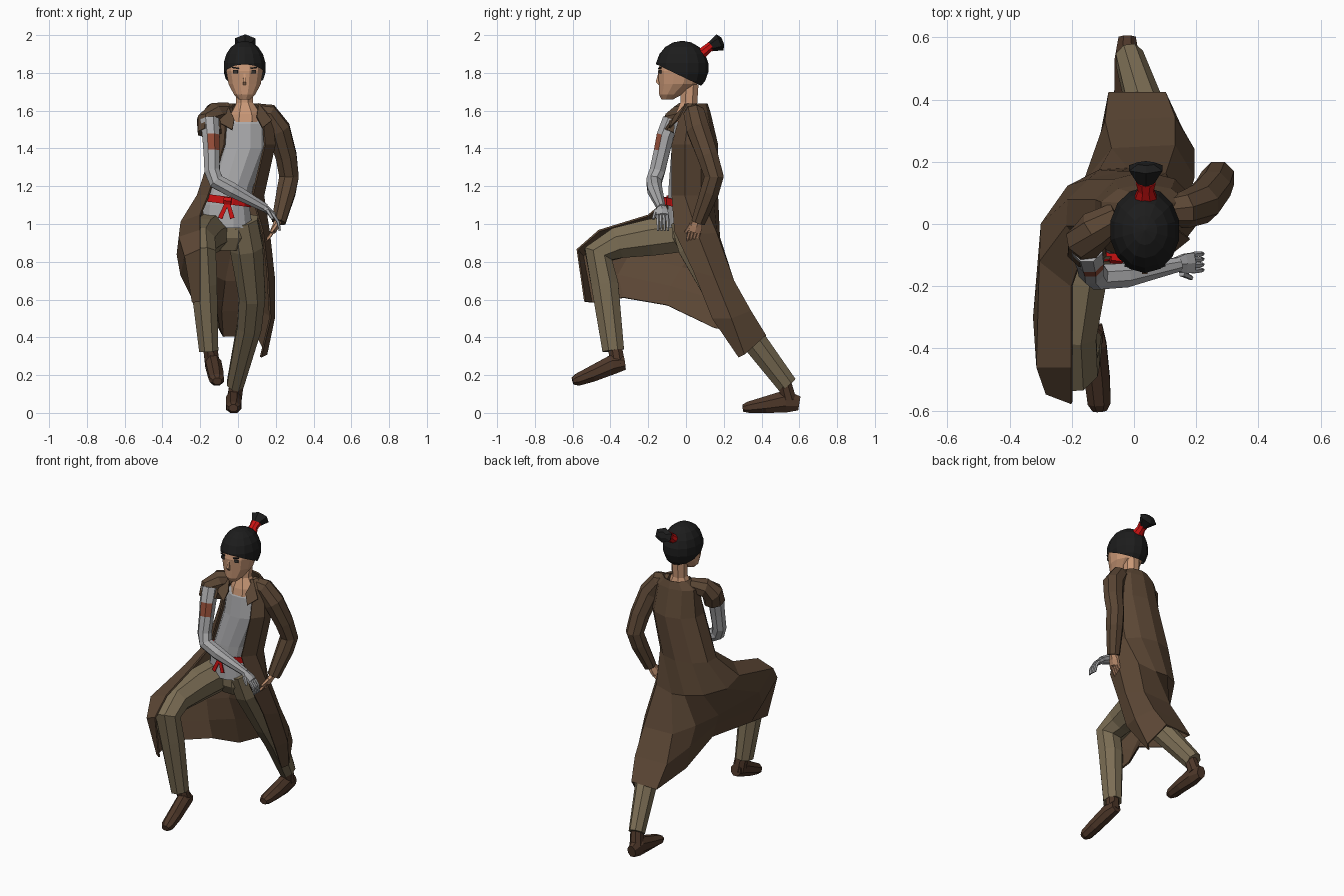
import bpy, bmesh, math
from mathutils import Vector, Matrix

def mat(name, r, g, b):
    m = bpy.data.materials.new(name)
    m.diffuse_color = (r, g, b, 1)
    return m

COAT = mat("coat brown", .105, .062, .035)
PANTS = mat("trouser olive", .20, .155, .09)
GREY = mat("cloth grey", .40, .40, .41)
SKIN = mat("skin", .58, .31, .18)
HAIR = mat("hair black", .012, .012, .012)
RED = mat("sash red", .60, .006, .006)
PATCH = mat("patch rust", .30, .075, .04)
BOOT = mat("boot brown", .075, .038, .022)
EYE = mat("eye dark", .04, .035, .03)

def finish(bm, name, *mats):
    bmesh.ops.recalc_face_normals(bm, faces=bm.faces[:])
    me = bpy.data.meshes.new(name)
    bm.to_mesh(me)
    bm.free()
    for m in mats:
        me.materials.append(m)
    ob = bpy.data.objects.new(name, me)
    bpy.context.collection.objects.link(ob)
    return ob

def skin_rings(rings, name, *mats, cap=True, closed=True):
    """Join rows of points into a surface."""
    bm = bmesh.new()
    rows = [[bm.verts.new(p) for p in r] for r in rings]
    n = len(rows[0])
    for a, b in zip(rows, rows[1:]):
        for i in range(n if closed else n - 1):
            j = (i + 1) % n
            bm.faces.new((a[i], a[j], b[j], b[i]))
    if cap:
        bm.faces.new(rows[0])
        bm.faces.new(rows[-1])
    return finish(bm, name, *mats)

def loft(name, rings, m, n=12, cap=True, shear=0):
    """Horizontal ellipses: (cx, cy, z, rx, ry)."""
    ang = [2 * math.pi * (i + .5) / n for i in range(n)]
    return skin_rings([[(cx + rx * math.sin(a), cy - ry * math.cos(a), z + shear * rx * math.sin(a))
                        for a in ang] for cx, cy, z, rx, ry in rings], name, m, cap=cap)

def tube(name, pts, *mats, n=8, ref=(1, 0, 0), floor=False):
    """Sweep along points: (x, y, z, r along ref[, r across])."""
    ps = [Vector(p[:3]) for p in pts]
    rings = []
    for k, p in enumerate(pts):
        a, b = ps[max(k - 1, 0)], ps[min(k + 1, len(ps) - 1)]
        if 0 < k < len(ps) - 1:
            t = ((b - ps[k]).normalized() + (ps[k] - a).normalized()).normalized()
        else:
            t = (b - a).normalized()
        u = Vector(ref)
        u = (u - t * u.dot(t)).normalized()
        v = t.cross(u)
        ring = []
        for i in range(n):
            w = 2 * math.pi * (i + .5) / n
            q = ps[k] + u * p[3] * math.cos(w) + v * p[-1] * math.sin(w)
            if floor:
                q.z = max(q.z, 0)
            ring.append(q)
        rings.append(ring)
    return skin_rings(rings, name, *mats)

def hand(name, wrist, knuckle, across, m, curl):
    """Palm, four curled fingers and a thumb."""
    w, k, s, c = (Vector(q) for q in (wrist, knuckle, across, curl))
    d = k - w
    tube(name + "_palm", [(*w, .025, .02), (*(w + d * .5), .036, .018), (*k, .038, .016)], m, n=6, ref=across)
    for i in range(4):
        b = k + s * (.026 * (i - 1.5) / 1.5)
        e = b + d * .45 + c * .4
        tube(f"{name}_finger_{i}", [(*b, .0095), (*e, .009), (*(e + d * .25 + c), .006)], m, n=5, ref=across)
    b = w + d * .35 + s * .03
    tube(name + "_thumb", [(*b, .012), (*(b + d * .6 + s * .018 + c * .6), .008)], m, n=5, ref=across)

def plate(name, loc, size, m, rz=0, ry=0):
    bm = bmesh.new()
    bmesh.ops.create_cube(bm, size=1, matrix=Matrix.Translation(loc) @ Matrix.Rotation(rz, 4, 'Z')
                          @ Matrix.Rotation(ry, 4, 'Y') @ Matrix.Diagonal((*size, 1)))
    finish(bm, name, m)

# head, neck and face
HX = .035
loft("head", [(HX, -.10, 1.658, .03, .03), (HX, -.082, 1.685, .058, .062), (HX, -.042, 1.74, .088, .105),
              (HX, -.03, 1.81, .101, .122), (HX, -.02, 1.88, .098, .115), (HX, -.02, 1.94, .06, .07)], SKIN)
tube("neck", [(HX, .02, 1.74, .05), (HX, .015, 1.64, .048), (.04, .01, 1.58, .085, .07), (.04, .01, 1.54, .09, .08)], SKIN)
tube("nose", [(HX, -.142, 1.80, .006), (HX, -.152, 1.755, .012), (HX, -.14, 1.742, .012)], SKIN, n=4)
for s in (-1, 1):
    plate("eye", (HX + s * .048, -.138, 1.806), (.026, .008, .018), EYE, s * .3)
    plate("eyebrow", (HX + s * .048, -.138, 1.826), (.036, .008, .007), HAIR, s * .3, -s * .15)

# hair cap, cut along a slanted hairline, and topknot
bm = bmesh.new()
bmesh.ops.create_uvsphere(bm, u_segments=14, v_segments=9, radius=1,
                          matrix=Matrix.Translation((HX, -.02, 1.828)) @ Matrix.Diagonal((.115, .14, .142, 1)))
bmesh.ops.bisect_plane(bm, geom=bm.verts[:] + bm.edges[:] + bm.faces[:], plane_co=(0, -.15, 1.842),
                       plane_no=(0, .43, .9), clear_inner=True)
finish(bm, "hair_cap", HAIR)
tube("hair_tie", [(.038, .08, 1.90, .04, .03), (.038, .11, 1.925, .027), (.038, .135, 1.945, .034, .026)], RED)
tube("topknot", [(.038, .128, 1.938, .026), (.038, .18, 1.962, .062, .046), (.038, .195, 1.968, .03, .02)], HAIR, n=6)

# shirt and sash
loft("shirt", [(-.06, 0, .98, .14, .10), (-.06, 0, 1.1, .125, .10), (-.035, .005, 1.2, .12, .10),
               (.03, .03, 1.4, .135, .11), (.035, .03, 1.53, .125, .095), (.035, .03, 1.59, .085, .06)], GREY)
loft("sash", [(-.06, 0, 1.105, .132, .108), (-.058, 0, 1.145, .13, .108)], RED, shear=-.13)
tube("sash_knot", [(-.075, -.105, 1.125, .022), (-.035, -.11, 1.12, .022)], RED, ref=(0, 0, 1), n=6)
for x in (-.095, -.03):
    tube("sash_tail", [(-.055, -.113, 1.12, .014, .004), (x, -.118, 1.03, .017, .004)], RED, n=4)

# trousers
tube("trouser_seat", [(-.05, .02, 1.03, .13, .10), (-.05, .03, .93, .14, .11), (-.05, .03, .86, .09, .07)], PANTS)
tube("front_trouser_leg", [(-.13, .03, .96, .10, .11), (-.18, -.18, .93, .098, .105), (-.205, -.36, .90, .09, .09),
                           (-.195, -.465, .84, .085, .085), (-.18, -.43, .68, .075, .078),
                           (-.155, -.385, .33, .055, .062)], PANTS)
tube("back_trouser_leg", [(.02, .0, 1.02, .09, .09), (.045, .05, .88, .095, .10), (.075, .19, .62, .075, .09),
                          (.06, .30, .46, .07, .075), (-.015, .535, .15, .048, .058)], PANTS)

# boots
tube("front_boot_ankle", [(-.15, -.38, .37, .04), (-.135, -.36, .25, .042)], BOOT)
tube("front_boot", [(-.135, -.325, .265, .035, .04), (-.13, -.39, .255, .045, .055), (-.118, -.50, .205, .044, .045),
                    (-.112, -.575, .175, .04, .035), (-.11, -.60, .168, .025, .02)], BOOT)
tube("back_boot_ankle", [(0, .51, .2, .038), (-.02, .545, .07, .042)], BOOT)
tube("back_boot", [(-.022, .60, .05, .03, .04), (-.022, .53, .062, .044, .065), (-.022, .42, .042, .045, .048),
                   (-.025, .33, .028, .04, .034), (-.025, .30, .025, .025, .02)], BOOT, floor=True)

# coat: open U-shaped upper rows continued by a skirt draped over the lunging legs
upper = [(.035, .045, 1.635, .085, .065), (.035, .04, 1.59, .145, .085),
         (.035, .03, 1.42, .165, .135), (-.04, .03, 1.15, .18, .135)]
rows = [[(cx + rx * math.sin(math.radians(t)), cy + ry * math.cos(math.radians(t)), z)
         for t in range(-140, 141, 35)] for cx, cy, z, rx, ry in upper]
skirt = [  # one line per column, right front edge round the back to left front edge
    [(-.20, -.20, 1.045), (-.20, -.46, .965), (-.20, -.575, .865), (-.20, -.535, .59)],
    [(-.30, -.12, 1.01), (-.31, -.46, .93), (-.28, -.545, .83), (-.24, -.50, .585)],
    [(-.295, .0, .97), (-.32, -.30, .84), (-.30, -.36, .73), (-.24, -.33, .61)],
    [(-.21, .12, .95), (-.22, -.02, .77), (-.16, -.08, .67), (-.12, -.10, .57)],
    [(-.11, .17, .94), (-.16, .13, .74), (-.13, .15, .60), (-.10, .15, .45)],
    [(-.02, .175, .93), (-.07, .24, .70), (-.09, .33, .54), (-.08, .42, .405)],
    [(.10, .16, .95), (.13, .25, .70), (.13, .34, .54), (.10, .42, .41)],
    [(.165, .06, .95), (.19, .15, .72), (.19, .24, .50), (.15, .31, .31)],
    [(.13, -.06, .96), (.155, .04, .75), (.17, .14, .50), (.12, .28, .295)]]
rows += [[col[k] for col in skirt] for k in range(4)]
coat = skin_rings(rows, "long_coat", COAT, cap=False, closed=False)
sol = coat.modifiers.new("thickness", 'SOLIDIFY')
sol.thickness = .01
sol.offset = 0

# lapels
for name, pts in (("right_lapel", [(-.06, .0, 1.64), (-.14, -.06, 1.56), (-.03, -.11, 1.50), (-.02, -.075, 1.555)]),
                  ("left_lapel", [(.11, .0, 1.64), (.18, -.05, 1.55), (.13, -.09, 1.51), (.10, -.065, 1.57)])):
    bm = bmesh.new()
    bm.faces.new([bm.verts.new(p) for p in pts])
    ob = finish(bm, name, COAT)
    ob.modifiers.new("thickness", 'SOLIDIFY').thickness = .008

# right arm: short torn sleeve, grey wrapped arm with a rust patch
tube("right_sleeve", [(-.05, .03, 1.60, .045), (-.12, -.015, 1.585, .062), (-.155, -.055, 1.545, .067),
                      (-.15, -.08, 1.485, .068)], COAT, ref=(0, 1, 0))
arm = tube("right_arm", [(-.15, -.075, 1.55, .053), (-.143, -.11, 1.465, .05), (-.14, -.128, 1.385, .046),
                         (-.137, -.152, 1.28, .044), (-.115, -.17, 1.225, .044), (-.03, -.165, 1.18, .042),
                         (.145, -.13, 1.085, .024)], GREY, PATCH, ref=(0, 1, 0))
for f in arm.data.polygons:
    if 1.38 < f.center.z < 1.47 and f.normal.y < -.2 and f.normal.x > -.5:
        f.material_index = 1
hand("right_hand", (.135, -.13, 1.09), (.19, -.125, 1.045), (0, -1, 0), GREY, (-.005, 0, -.035))

# left arm: full sleeve bent to the hip
tube("left_sleeve", [(.08, .04, 1.595, .045), (.16, .045, 1.58, .06), (.215, .065, 1.50, .066), (.255, .115, 1.36, .06),
                     (.27, .148, 1.25, .056), (.255, .125, 1.17, .054), (.215, .065, 1.01, .04)], COAT)
hand("left_hand", (.215, .065, 1.02), (.185, .045, .96), (0, -1, 0), SKIN, (-.02, 0, -.012))
